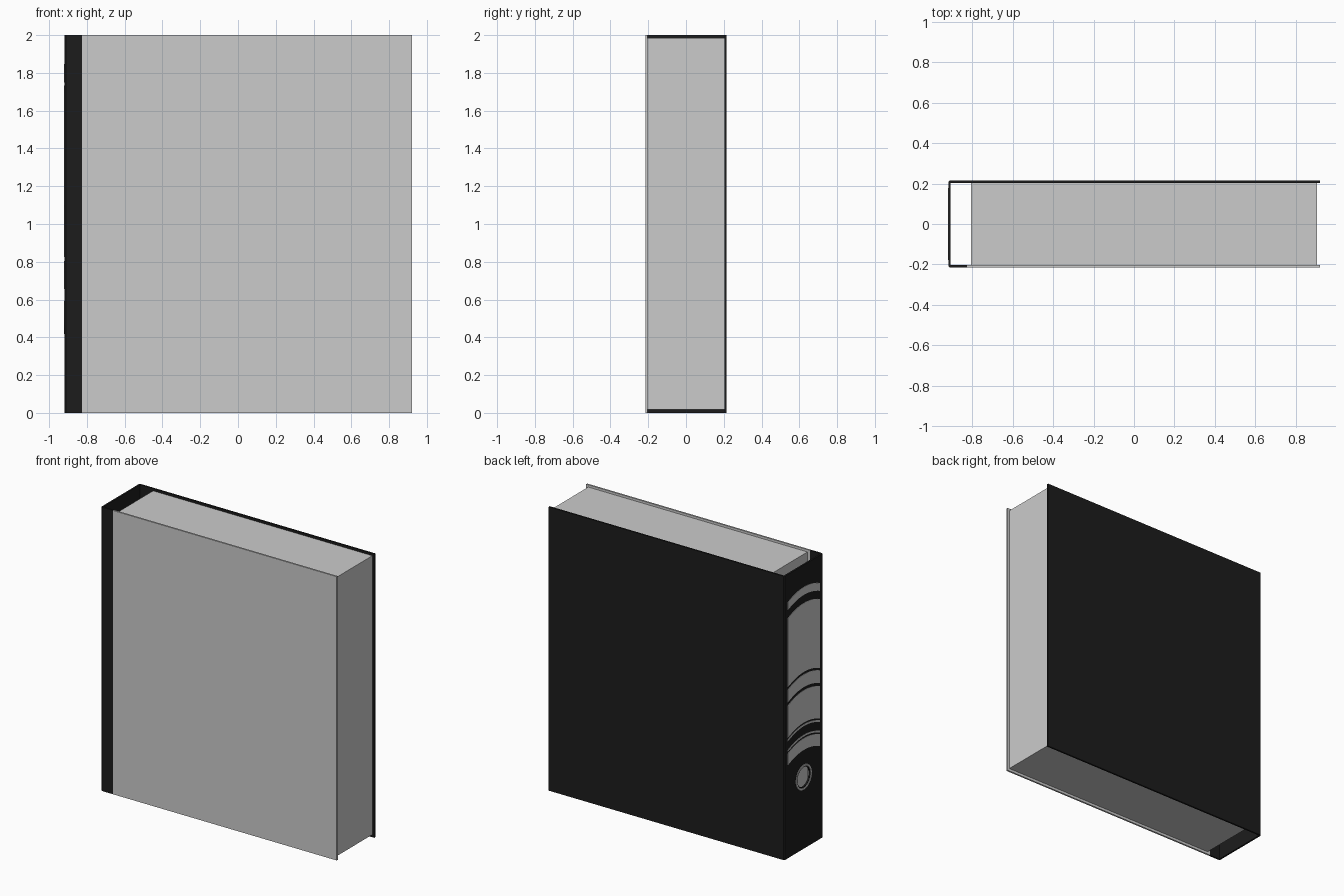
import bpy, bmesh, math
from mathutils import Vector

if "Cube" in bpy.data.objects:
    bpy.data.objects.remove(bpy.data.objects["Cube"])

black = bpy.data.materials.new("black_board")
black.diffuse_color = (0.012, 0.012, 0.012, 1)
black.use_nodes = True
black.node_tree.nodes["Principled BSDF"].inputs["Base Color"].default_value = black.diffuse_color


def prism(name, points, direction, mat=None):
    """Extrude a flat outline of 3D points along a direction."""
    bm = bmesh.new()
    face = bm.faces.new([bm.verts.new(p) for p in points])
    ext = bmesh.ops.extrude_face_region(bm, geom=[face])
    moved = [g for g in ext["geom"] if isinstance(g, bmesh.types.BMVert)]
    bmesh.ops.translate(bm, verts=moved, vec=Vector(direction))
    bmesh.ops.recalc_face_normals(bm, faces=bm.faces)
    me = bpy.data.meshes.new(name)
    bm.to_mesh(me)
    bm.free()
    ob = bpy.data.objects.new(name, me)
    bpy.context.collection.objects.link(ob)
    if mat:
        me.materials.append(mat)
    return ob


def box(name, x0, x1, y0, y1, z0, z1, mat=None):
    return prism(name, [(x0, y0, z0), (x1, y0, z0), (x1, y1, z0), (x0, y1, z0)],
                 (0, 0, z1 - z0), mat)


def circle(x, r, z, n=40):
    return [(x, r * math.cos(2 * math.pi * i / n), z + r * math.sin(2 * math.pi * i / n))
            for i in range(n)]


H, T, X, Y, S = 2.0, 0.012, 0.92, 0.215, 0.918   # height, board thickness, extents, spine face
HINGE, C = -0.825, 0.008
HOLE_Z = 0.505

# wrap-around cover: back board, spine and front hinge strip in one profile
profile = [(X, Y), (-S + C, Y), (-S, Y - C), (-S, -Y + C), (-S + C, -Y), (HINGE, -Y),
           (HINGE, -Y + T), (-S + T, -Y + T), (-S + T, Y - T), (X, Y - T)]
cover = prism("cover_and_spine", [(x, y, 0) for x, y in profile], (0, 0, H), black)

# finger hole through the spine
cutter = prism("finger_hole_cutter", circle(-1.0, 0.07, HOLE_Z), (0.15, 0, 0))
cutter.hide_render = True
cutter.hide_viewport = True
cutter.display_type = 'WIRE'
cut = cover.modifiers.new("finger_hole", 'BOOLEAN')
cut.operation = 'DIFFERENCE'
cut.object = cutter
cut.solver = 'EXACT'

# front board and paper block
box("front_board", HINGE, X, -Y, -Y + T, 0, H)
box("paper_block", -0.805, 0.905, -Y + T, Y - T, 0.018, 1.984)


# curved label bands on the spine
def band(name, top, bottom, w=0.178, sag=0.04, n=16):
    ys = [-w + 2 * w * i / n for i in range(n + 1)]
    arc = lambda y: sag * (1 - (y / w) ** 2)
    pts = [(-X, y, bottom + arc(y)) for y in ys]
    pts += [(-X, y, top + arc(y)) for y in reversed(ys)]
    prism(name, pts, (X - S, 0, 0))


bands = [(1.806, 1.75), (1.693, 1.207), (1.19, 1.10), (1.078, 0.85),
         (0.838, 0.825), (0.764, 0.752), (0.74, 0.657)]
for i, (top, bottom) in enumerate(bands, 1):
    band(f"spine_label_{i}", top, bottom)

# metal eyelet around the finger hole
bm = bmesh.new()
rings = [[bm.verts.new(p) for p in circle(x, r, HOLE_Z)]
         for x, r in ((-S, 0.09), (-X, 0.088), (-X, 0.076), (-S, 0.074))]
n = len(rings[0])
for a, b in zip(rings, rings[1:] + rings[:1]):
    for i in range(n):
        bm.faces.new((a[i], a[(i + 1) % n], b[(i + 1) % n], b[i]))
bmesh.ops.recalc_face_normals(bm, faces=bm.faces)
me = bpy.data.meshes.new("finger_hole_eyelet")
bm.to_mesh(me)
bm.free()
bpy.context.collection.objects.link(bpy.data.objects.new("finger_hole_eyelet", me))
